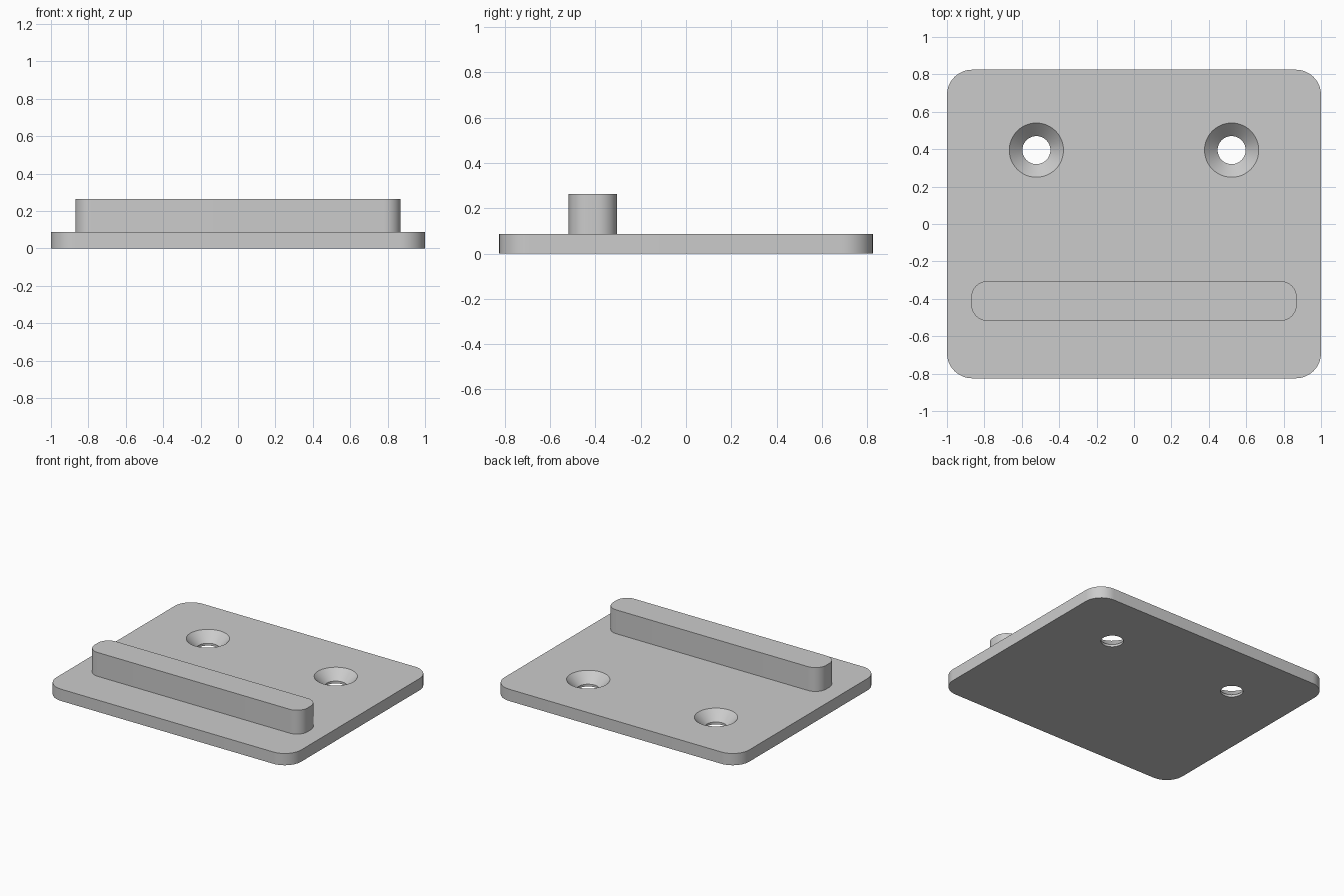
import bpy, bmesh, math

if "Cube" in bpy.data.objects:
    bpy.data.objects.remove(bpy.data.objects["Cube"])

grey = bpy.data.materials.new("plain grey")
grey.diffuse_color = (0.6, 0.6, 0.6, 1)
grey.use_nodes = True
grey.node_tree.nodes["Principled BSDF"].inputs["Base Color"].default_value = grey.diffuse_color


def make_object(name, bm):
    bmesh.ops.recalc_face_normals(bm, faces=bm.faces[:])
    mesh = bpy.data.meshes.new(name)
    bm.to_mesh(mesh)
    bm.free()
    mesh.materials.append(grey)
    obj = bpy.data.objects.new(name, mesh)
    bpy.context.collection.objects.link(obj)
    return obj


def rounded_slab(name, x0, x1, y0, y1, z0, z1, r, steps=12):
    """Rounded rectangle extruded upwards."""
    bm = bmesh.new()
    corners = [(x1 - r, y1 - r), (x0 + r, y1 - r), (x0 + r, y0 + r), (x1 - r, y0 + r)]
    verts = []
    for i, (cx, cy) in enumerate(corners):
        for s in range(steps + 1):
            a = math.pi / 2 * (i + s / steps)
            verts.append(bm.verts.new((cx + r * math.cos(a), cy + r * math.sin(a), z0)))
    face = bm.faces.new(verts)
    top = bmesh.ops.extrude_face_region(bm, geom=[face])["geom"]
    bmesh.ops.translate(bm, vec=(0, 0, z1 - z0),
                        verts=[v for v in top if isinstance(v, bmesh.types.BMVert)])
    return make_object(name, bm)


def countersink_cutter(name, x, y, profile, sides=48):
    """Stack of rings given as (radius, height)."""
    bm = bmesh.new()
    rings = [[bm.verts.new((x + r * math.cos(2 * math.pi * i / sides),
                            y + r * math.sin(2 * math.pi * i / sides), z))
              for i in range(sides)] for r, z in profile]
    for a, b in zip(rings, rings[1:]):
        for i in range(sides):
            j = (i + 1) % sides
            bm.faces.new((a[i], a[j], b[j], b[i]))
    bm.faces.new(rings[0])
    bm.faces.new(rings[-1])
    return make_object(name, bm)


def boolean(target, tool, operation):
    mod = target.modifiers.new(operation.lower(), "BOOLEAN")
    mod.operation = operation
    mod.solver = "EXACT"
    mod.object = tool
    bpy.context.view_layer.objects.active = target
    bpy.ops.object.modifier_apply(modifier=mod.name)
    bpy.data.objects.remove(tool)


# Base plate with a raised bar near the front
T = 0.087
plate = rounded_slab("mounting_plate", -1, 1, -0.825, 0.825, 0, T, 0.135)
bar = rounded_slab("raised_bar", -0.87, 0.87, -0.518, -0.305, 0.04, 0.263, 0.087)
boolean(plate, bar, "UNION")

# Two countersunk screw holes near the back
for x in (-0.522, 0.522):
    cutter = countersink_cutter("hole_cutter", x, 0.395,
                                [(0.075, -0.05), (0.075, 0.017), (0.145, T), (0.195, T + 0.05)])
    boolean(plate, cutter, "DIFFERENCE")

# Smooth curved walls, sharp edges
bpy.ops.object.select_all(action="DESELECT")
plate.select_set(True)
bpy.context.view_layer.objects.active = plate
bpy.ops.object.shade_smooth_by_angle(angle=math.radians(30))
